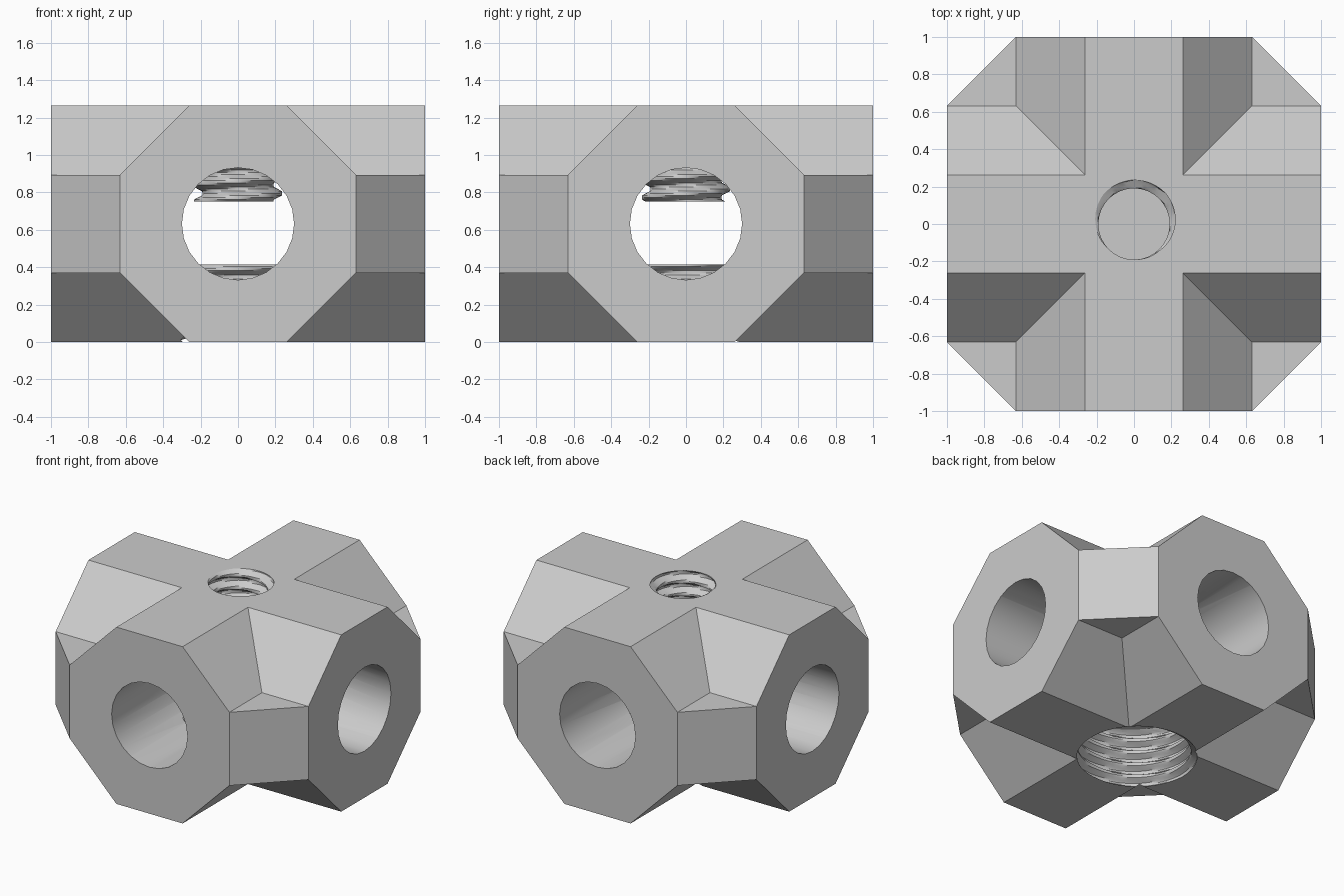
import bpy, bmesh
from math import pi, cos, sin, sqrt
from mathutils import Matrix

if "Cube" in bpy.data.objects:
    bpy.data.objects.remove(bpy.data.objects["Cube"], do_unlink=True)

HALF = 0.632                    # half height of the octagonal arms
FLAT = HALF * (sqrt(2) - 1)     # half width of each octagon side
MID = HALF                      # height of the hole axes


def new_object(name, bm):
    bmesh.ops.recalc_face_normals(bm, faces=bm.faces)
    mesh = bpy.data.meshes.new(name)
    bm.to_mesh(mesh)
    bm.free()
    obj = bpy.data.objects.new(name, mesh)
    bpy.context.collection.objects.link(obj)
    return obj


def prism(name, profile, depth, turn=Matrix()):
    """Extrude a flat profile along its axis, centred on the hub."""
    bm = bmesh.new()
    rings = [[bm.verts.new((x, y, z)) for x, y in profile] for z in (-depth, depth)]
    for ring in rings:
        bm.faces.new(ring)
    n = len(profile)
    for i in range(n):
        j = (i + 1) % n
        bm.faces.new((rings[0][i], rings[0][j], rings[1][j], rings[1][i]))
    bm.transform(Matrix.Translation((0, 0, MID)) @ turn)
    return new_object(name, bm)


def circle(radius, sides, offset=0.0):
    return [(radius * cos(2 * pi * (i + offset) / sides),
             radius * sin(2 * pi * (i + offset) / sides)) for i in range(sides)]


def threaded_rod(name, minor, major, pitch, z0, z1, sides=64, steps=8):
    """Solid rod whose radius follows a helical trapezoid thread."""
    bm = bmesh.new()
    rows = round((z1 - z0) / pitch * steps)
    rings = []
    for k in range(rows + 1):
        ring = []
        for i in range(sides):
            phase = (k / steps - i / sides) % 1.0
            ridge = min(1.0, max(0.0, 1.5 - 4 * abs(phase - 0.5)))
            r = minor + (major - minor) * ridge
            a = 2 * pi * i / sides
            ring.append(bm.verts.new((r * cos(a), r * sin(a), z0 + k * pitch / steps)))
        rings.append(ring)
    for low, high in zip(rings, rings[1:]):
        for i in range(sides):
            j = (i + 1) % sides
            bm.faces.new((low[i], low[j], high[j]))
            bm.faces.new((low[i], high[j], high[i]))
    bm.faces.new(rings[0])
    bm.faces.new(rings[-1])
    return new_object(name, bm)


def combine(target, tool, operation):
    mod = target.modifiers.new(tool.name, "BOOLEAN")
    mod.operation, mod.object, mod.solver = operation, tool, "EXACT"
    bpy.context.view_layer.objects.active = target
    bpy.ops.object.modifier_apply(modifier=mod.name)
    bpy.data.objects.remove(tool, do_unlink=True)


along_x = Matrix.Rotation(pi / 2, 4, "Y")
along_y = Matrix.Rotation(pi / 2, 4, "X")

# Two crossed octagonal arms and the corner webs between them
octagon = circle(HALF / cos(pi / 8), 8, 0.5)
hub = prism("connector_hub", octagon, 1, along_x)
combine(hub, prism("cross_arm", octagon, 1, along_y), "UNION")
web = [(1, -HALF), (1, HALF), (HALF, 1), (-HALF, 1),
       (-1, HALF), (-1, -HALF), (-HALF, -1), (HALF, -1)]
combine(hub, prism("corner_web", web, FLAT), "UNION")

# Smooth holes through both arms
for name, turn in (("side_hole", along_x), ("front_hole", along_y)):
    combine(hub, prism(name, circle(0.3, 24), 1.2, turn), "DIFFERENCE")

# Narrow threaded hole above, wide threaded hole below
combine(hub, threaded_rod("top_thread", 0.19, 0.235, 0.09, 0.75, 1.35), "DIFFERENCE")
combine(hub, threaded_rod("bottom_thread", 0.37, 0.41, 0.09, -0.08, 0.42), "DIFFERENCE")

# Plain grey finish
grey = bpy.data.materials.new("light_grey")
grey.use_nodes = True
colour = (0.6, 0.6, 0.6, 1)
grey.diffuse_color = colour
grey.node_tree.nodes["Principled BSDF"].inputs["Base Color"].default_value = colour
hub.data.materials.clear()
hub.data.materials.append(grey)
for face in hub.data.polygons:
    face.material_index = 0

bpy.ops.object.select_all(action="DESELECT")
hub.select_set(True)
bpy.context.view_layer.objects.active = hub
bpy.ops.object.shade_smooth_by_angle(angle=pi / 9)
